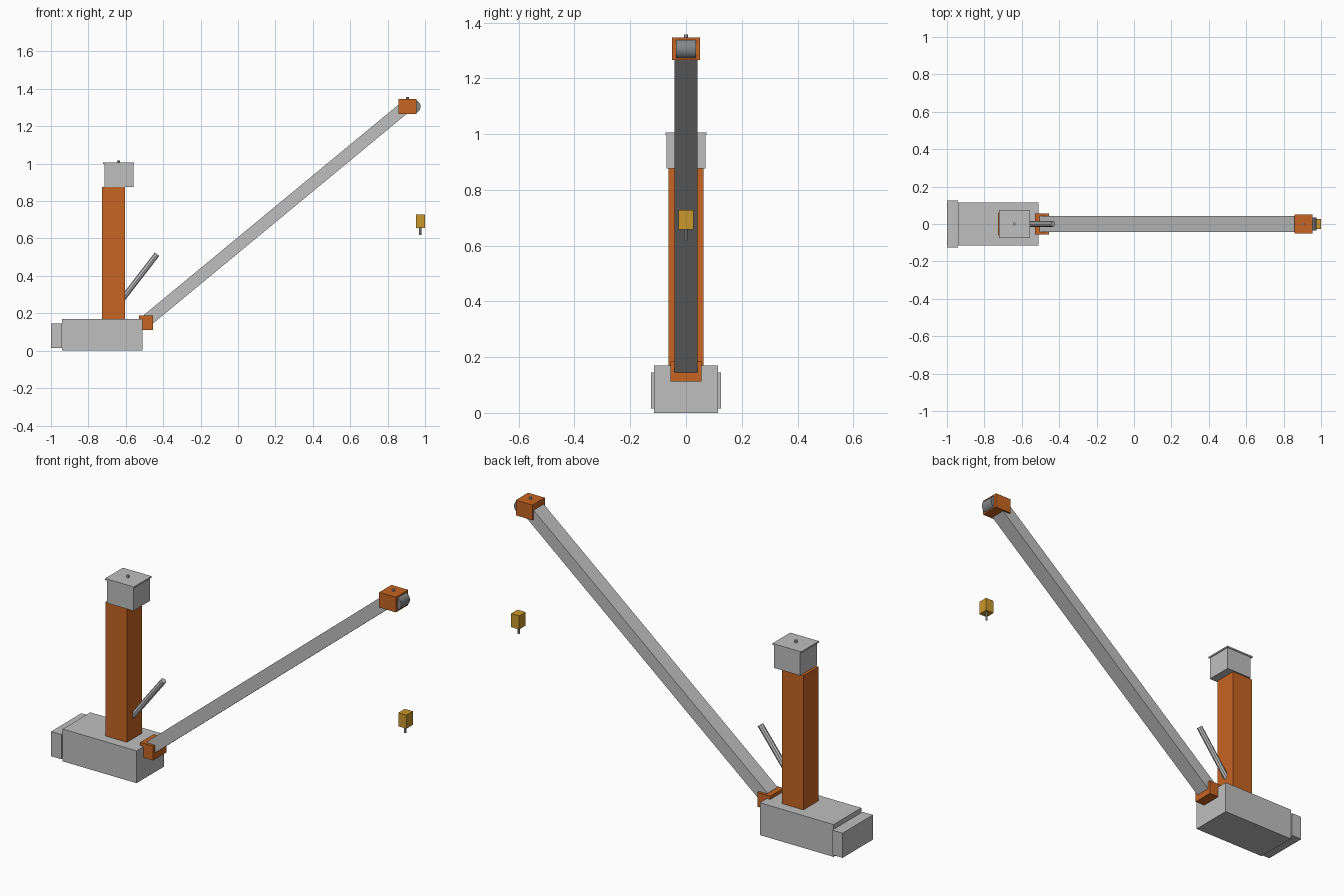
import bpy
import math
from mathutils import Vector

if "Cube" in bpy.data.objects:
    bpy.data.objects.remove(bpy.data.objects["Cube"])


def material(name, rgb):
    m = bpy.data.materials.new(name)
    m.diffuse_color = (*rgb, 1.0)
    m.use_nodes = True
    m.node_tree.nodes["Principled BSDF"].inputs["Base Color"].default_value = m.diffuse_color
    return m


GREY = material("light grey", (0.52, 0.52, 0.52))
ORANGE = material("orange", (0.57, 0.13, 0.016))
GOLD = material("gold yellow", (0.58, 0.31, 0.025))
DARK = material("dark steel", (0.23, 0.24, 0.25))


def box(name, x, y, z, mat):
    """Box from an x range, a half width in y and a z range."""
    bpy.ops.mesh.primitive_cube_add(size=1)
    ob = bpy.context.object
    ob.name = name
    ob.location = ((x[0] + x[1]) / 2, 0, (z[0] + z[1]) / 2)
    ob.scale = (x[1] - x[0], 2 * y, z[1] - z[0])
    ob.data.materials.append(mat)
    return ob


def rod(name, a, b, radius, sides, mat):
    """Cylinder between two points."""
    a, b = Vector(a), Vector(b)
    bpy.ops.mesh.primitive_cylinder_add(vertices=sides, radius=radius, depth=(b - a).length)
    ob = bpy.context.object
    ob.name = name
    ob.location = (a + b) / 2
    ob.rotation_euler = (b - a).to_track_quat('Z', 'Y').to_euler()
    ob.data.materials.append(mat)
    return ob


# Base and counterweight
box("base", (-0.94, -0.51), 0.115, (0, 0.17), GREY)
box("counterweight", (-1.0, -0.94), 0.126, (0.015, 0.145), GREY)

# Tower with cabin, roof plate and beacon
box("tower", (-0.727, -0.603), 0.062, (0.17, 0.876), ORANGE)
box("cabin", (-0.713, -0.56), 0.07, (0.876, 0.997), GREY)
box("cabin_roof", (-0.722, -0.555), 0.074, (0.997, 1.005), GREY)
rod("cabin_beacon", (-0.64, 0, 1.004), (-0.64, 0, 1.017), 0.008, 8, GREY)

# Short strut leaning out of the tower
rod("strut", (-0.615, 0, 0.28), (-0.433, 0, 0.516), 0.015, 8, GREY)

# Boom between the foot bracket and the head block
box("boom_foot", (-0.53, -0.455), 0.056, (0.112, 0.187), ORANGE)
start, end = Vector((-0.483, 0, 0.165)), Vector((0.885, 0, 1.295))
along = end - start
boom = box("boom", (0, along.length), 0.042, (-0.033, 0.033), GREY)
boom.location = (start + end) / 2
boom.rotation_euler = (0, -math.atan2(along.z, along.x), 0)

# Head block, sheave and beacon
box("boom_head", (0.858, 0.955), 0.051, (1.266, 1.346), ORANGE)
rod("sheave", (0.94, -0.036, 1.305), (0.94, 0.036, 1.305), 0.036, 24, DARK)
bpy.ops.object.shade_smooth_by_angle()
rod("head_beacon", (0.906, 0, 1.345), (0.906, 0, 1.357), 0.007, 8, GREY)

# Hanging hook block and its pin
box("hook_block", (0.952, 1.0), 0.027, (0.657, 0.728), GOLD)
rod("hook_pin", (0.975, 0, 0.619), (0.975, 0, 0.658), 0.006, 8, GREY)
